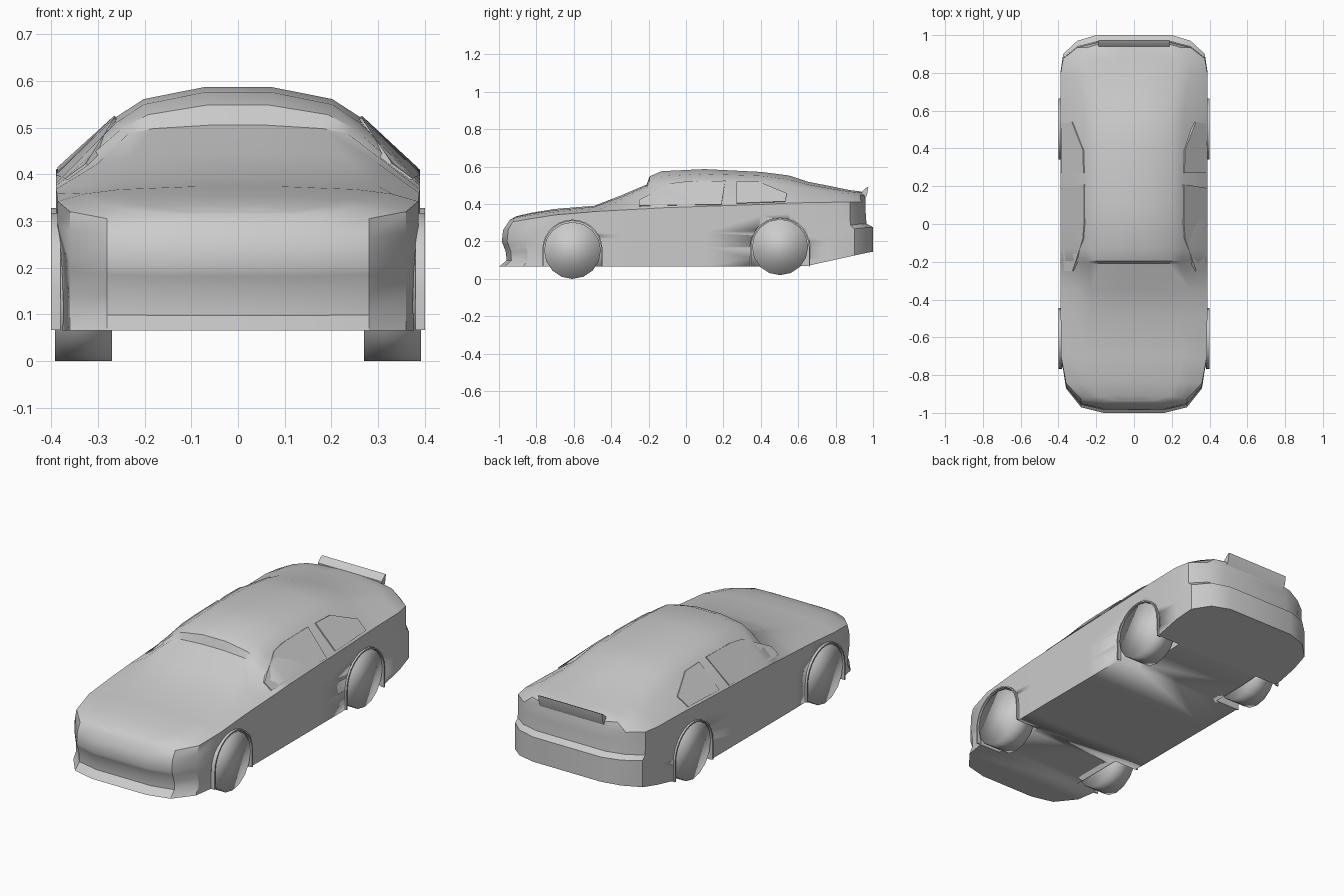
import bpy, bmesh
from math import sin, cos, pi, radians
from mathutils import Vector
from mathutils.bvhtree import BVHTree

if "Cube" in bpy.data.objects:
    bpy.data.objects.remove(bpy.data.objects["Cube"])


def finish(name, bm, angle=30):
    bmesh.ops.recalc_face_normals(bm, faces=bm.faces)
    me = bpy.data.meshes.new(name)
    bm.to_mesh(me)
    bm.free()
    ob = bpy.data.objects.new(name, me)
    bpy.context.collection.objects.link(ob)
    bpy.ops.object.select_all(action='DESELECT')
    ob.select_set(True)
    bpy.context.view_layer.objects.active = ob
    bpy.ops.object.shade_smooth_by_angle(angle=radians(angle))
    return ob


def prism(name, yz, x0, x1, angle=30):
    """Side-view outline extruded across x."""
    bm = bmesh.new()
    a = [bm.verts.new((x0, y, z)) for y, z in yz]
    b = [bm.verts.new((x1, y, z)) for y, z in yz]
    n = len(yz)
    bm.faces.new(a)
    bm.faces.new(b)
    for i in range(n):
        k = (i + 1) % n
        bm.faces.new((a[i], a[k], b[k], b[i]))
    return finish(name, bm, angle)


# body stations: y, half width, floor z, shoulder z, roof edge x, roof edge z, centre z
stations = [
    (-1.0, .16, .065, .300, .14, .315, .322),
    (-.97, .28, .065, .305, .24, .325, .335),
    (-.87, .36, .065, .320, .30, .340, .353),
    (-.70, .386, .065, .342, .33, .358, .374),
    (-.49, .388, .065, .360, .30, .375, .391),
    (-.35, .39, .065, .368, .30, .423, .445),
    (-.21, .39, .065, .375, .235, .487, .505),
    (-.195, .39, .065, .376, .25, .497, .548),
    (-.13, .39, .065, .380, .262, .510, .576),
    (.10, .39, .065, .388, .262, .522, .587),
    (.40, .39, .065, .398, .262, .520, .572),
    (.55, .39, .065, .405, .262, .500, .553),
    (.65, .39, .070, .408, .27, .482, .520),
    (.80, .39, .103, .410, .30, .462, .492),
    (.90, .375, .125, .410, .29, .455, .475),
    (.97, .30, .140, .410, .25, .450, .468),
    (1.0, .20, .145, .408, .17, .445, .462),
]
levels = (0, .14, .32, .5, .57, .83, 1)
nose = (0, .04, .038, .022, .015, .022, .048, .058, .066, .07, .07)
tail = (0, 0, 0, 0, -.035, -.04, -.04, -.042, -.045, -.045, -.045)


def section(y, w, zb, zs, xe, ze, zt):
    half = [(w, zb + (zs - zb) * f) for f in levels]
    half += [(xe * k, ze + (zt - ze) * g) for k, g in ((1, 0), (.77, .6), (.27, 1), (0, 1.0))]
    f = max(0, (-.7 - y) / .3)
    r = max(0, (y - .75) / .25)
    pts = [(x, y + f * nose[j] + r * tail[j], z) for j, (x, z) in enumerate(half)]
    return pts + [(-x, yy, z) for x, yy, z in reversed(pts[:-1])]


# body shell
bm = bmesh.new()
rings = [[bm.verts.new(p) for p in section(*s)] for s in stations]
n = len(rings[0])
for a, b in zip(rings, rings[1:]):
    for i in range(n):
        k = (i + 1) % n
        bm.faces.new((a[i], a[k], b[k], b[i]))
for r in (rings[0], rings[-1]):
    for i in range(n // 2):
        q = [r[i], r[i + 1], r[n - 2 - i], r[n - 1 - i]]
        bm.faces.new(list(dict.fromkeys(q)))
bmesh.ops.recalc_face_normals(bm, faces=bm.faces)
surface = BVHTree.FromBMesh(bm)
body = finish("car_body", bm, 32)


def arch(cy, cz, r, low, steps=14):
    mid = [(cy + r * cos(pi * i / steps), cz + r * sin(pi * i / steps)) for i in range(steps + 1)]
    return [(cy + r, low)] + mid + [(cy - r, low)]


# wheels, wheel wells and arch lips
axles = (("front", -.607, .152, .152, .156), ("rear", .503, .17, .15, .167))
for end, cy, cz, r, az in axles:
    for side, s in (("left", -1), ("right", 1)):
        cutter = prism("well_cutter", arch(cy, az, .1545, -.05), s * .255, s * .5)
        cutter.hide_render = True
        bpy.context.view_layer.objects.active = body
        mod = body.modifiers.new("well", 'BOOLEAN')
        mod.operation = 'DIFFERENCE'
        mod.object = cutter
        bpy.ops.object.modifier_apply(modifier="well")
        bpy.data.objects.remove(cutter)
        circle = [(cy + r * cos(pi * i / 8), cz + r * sin(pi * i / 8)) for i in range(16)]
        prism(f"{end}_{side}_wheel", circle, s * .27, s * .392, 180)
        bm = bmesh.new()
        loops = [[bm.verts.new((x * s, y, z)) for y, z in arch(cy, az, rr, .067)]
                 for x, rr in ((.38, .154), (.40, .154), (.40, .161), (.38, .161))]
        for a, b in zip(loops, loops[1:] + loops[:1]):
            for i in range(len(a) - 1):
                bm.faces.new((a[i], a[i + 1], b[i + 1], b[i]))
        for i in (0, -1):
            bm.faces.new([l[i] for l in loops])
        finish(f"{end}_{side}_arch_lip", bm)

# side windows laid on the body surface
windows = {
    "front_window": [(-.25, .388), (-.25, .42), (-.08, .508), (0, .518), (.21, .522), (.19, .396)],
    "rear_window": [(.27, .402), (.27, .52), (.39, .517), (.54, .455), (.53, .412)],
}
for name, outline in windows.items():
    for side, s in (("left", -1), ("right", 1)):
        bm = bmesh.new()
        outer, inner = [], []
        for y, z in outline:
            hit = surface.ray_cast(Vector((s, y, z)), Vector((-s, 0, 0)))[0]
            outer.append(bm.verts.new((hit.x + s * .005, y, z + .003)))
            inner.append(bm.verts.new((hit.x - s * .01, y, z - .005)))
        bm.faces.new(outer)
        bm.faces.new(inner)
        for i in range(len(outer)):
            k = (i + 1) % len(outer)
            bm.faces.new((outer[i], outer[k], inner[k], inner[i]))
        finish(f"{side}_{name}", bm)

# rear spoiler blade
prism("rear_spoiler", [(.935, .43), (.94, .465), (.96, .485), (.975, .492), (.968, .45), (.955, .42)],
      -.188, .188)
